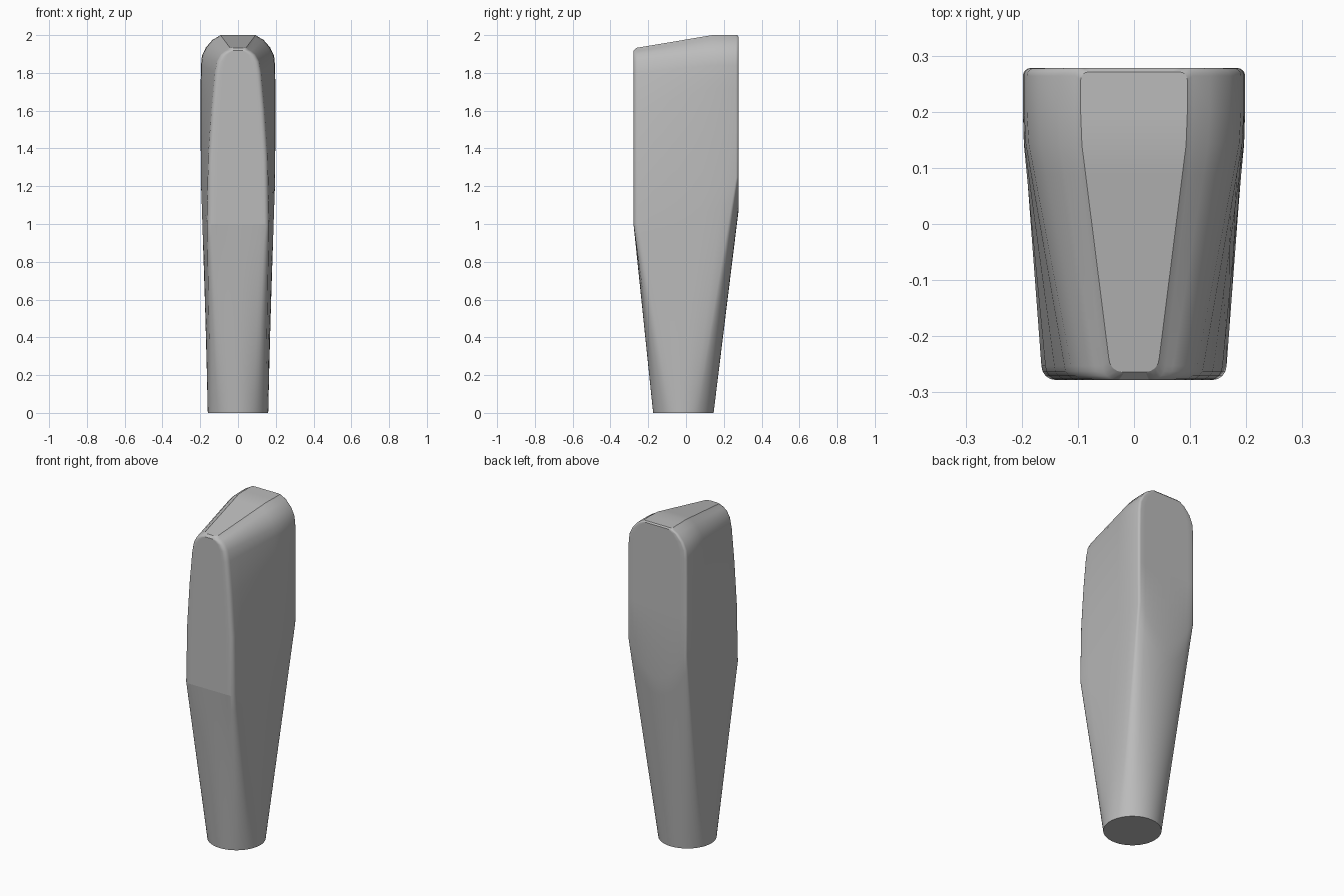
import bpy, bmesh
from math import sin, cos, pi

cube = bpy.data.objects.get("Cube")
if cube:
    bpy.data.objects.remove(cube)

FRONT, BACK = -0.278, 0.278
SIDE_STEPS = (0.12, 0.25, 0.4, 0.55, 0.66, 0.765, 0.88)
HALF = 28                      # steps along half an outline
COUNT = 2 * HALF               # points in a full ring


def half_outline(wf, wb, inset=0.0):
    """Front centre to back centre along +x, with rounded corners."""
    yf, yb, rf, rb = FRONT + inset, BACK - inset / 2, 0.025, 0.014
    pts = [((wf - rf) * i / 6, yf) for i in range(6)]
    for i in range(5):
        a = pi / 2 * i / 4
        pts.append((wf - rf + rf * sin(a), yf + rf - rf * cos(a)))
    y0, y1 = yf + rf, yb - rb
    pts += [(wf + (wb - wf) * min(u / 0.8, 1), y0 + (y1 - y0) * u) for u in SIDE_STEPS]
    for i in range(5):
        a = pi / 2 * i / 4
        pts.append((wb - rb + rb * cos(a), yb - rb + rb * sin(a)))
    pts += [((wb - rb) * i / 6, yb) for i in range(5, -1, -1)]
    return pts


def full_ring(half):
    return half + [(-x, y, z) for x, y, z in half[-2:0:-1]]


def level(zf, zb, wf, wb, inset=0.0):
    """Section whose height rises from front to back, then runs flat."""
    return full_ring([(x, y, zf + (zb - zf) * min((y - FRONT) / 0.418, 1))
                      for x, y in half_outline(wf, wb, inset)])


# Shoulder ring: rises along the sides, dips at the middle of the back
shoulder = []
for i, (x, y) in enumerate(half_outline(0.165, 0.196)):
    z = 1 + 0.25 * (y - FRONT) / (BACK - FRONT)
    if i > 20:
        z = 1.07 + 0.18 * (x / 0.182) ** 2
    shoulder.append((x, y, z))
shoulder = full_ring(shoulder)

# Round foot
foot = full_ring([(0.16 * sin(pi * i / HALF), -0.014 - 0.16 * cos(pi * i / HALF), 0.0)
                  for i in range(HALF + 1)])

# Tapering grip from the foot to the shoulder
GRIP = 10
rings = [[tuple(a + (b - a) * k / GRIP for a, b in zip(p, q))
          for p, q in zip(foot, shoulder)] for k in range(GRIP + 1)]

# Straight body and arched top
rings += [level(*row) for row in (
    (1.35, 1.50, 0.158, 0.198),
    (1.60, 1.72, 0.142, 0.198),
    (1.80, 1.84, 0.124, 0.196),
    (1.86, 1.89, 0.112, 0.191),
    (1.895, 1.935, 0.092, 0.170),
    (1.912, 1.975, 0.070, 0.135),
    (1.918, 1.992, 0.056, 0.105),
    (1.93, 2.0, 0.045, 0.095, 0.014))]

bm = bmesh.new()
loops = [[bm.verts.new(p) for p in ring] for ring in rings]
for low, high in zip(loops, loops[1:]):
    for i in range(COUNT):
        j = (i + 1) % COUNT
        bm.faces.new((low[i], low[j], high[j], high[i]))

# Flat foot, and a top made of strips running left to right
bm.faces.new(loops[0][::-1])
top = loops[-1]
bm.faces.new([top[i] for i in range(-7, 8)])
for i in range(7, 21):
    bm.faces.new((top[i], top[i + 1], top[-i - 1], top[-i]))
bm.faces.new([top[i] for i in range(21, COUNT - 20)])

# Crisp crease across the front of the shoulder
crease = loops[GRIP]
for i in range(-7, 7):
    edge = bm.edges.get((crease[i], crease[i + 1]))
    edge.smooth = False
bmesh.ops.recalc_face_normals(bm, faces=bm.faces)

mesh = bpy.data.meshes.new("handle")
bm.to_mesh(mesh)
bm.free()
handle = bpy.data.objects.new("handle", mesh)
bpy.context.collection.objects.link(handle)

grey = bpy.data.materials.new("plain_grey")
grey.use_nodes = True
colour = (0.5, 0.5, 0.5, 1.0)
grey.diffuse_color = colour
grey.node_tree.nodes["Principled BSDF"].inputs["Base Color"].default_value = colour
mesh.materials.append(grey)

bpy.ops.object.select_all(action="DESELECT")
handle.select_set(True)
bpy.context.view_layer.objects.active = handle
bpy.ops.object.shade_smooth_by_angle(angle=pi / 6)
